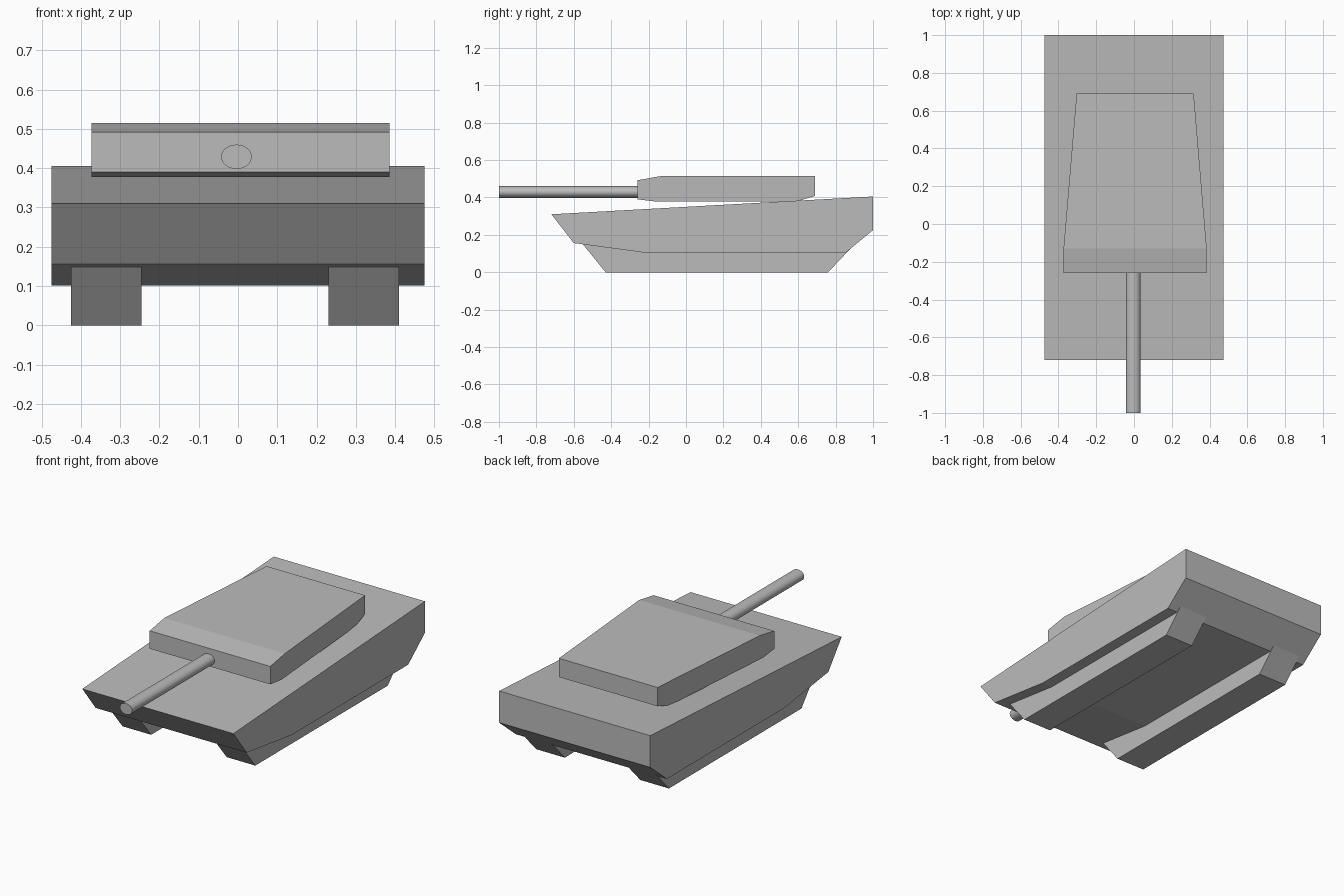
import bpy
import bmesh
from mathutils import Matrix

cube = bpy.data.objects.get("Cube")
if cube:
    bpy.data.objects.remove(cube)

grey = bpy.data.materials.new("plain grey")
grey.use_nodes = True
colour = (0.5, 0.5, 0.5, 1)
grey.diffuse_color = colour
grey.node_tree.nodes["Principled BSDF"].inputs["Base Color"].default_value = colour


def finish(name, bm):
    bmesh.ops.recalc_face_normals(bm, faces=bm.faces)
    mesh = bpy.data.meshes.new(name)
    bm.to_mesh(mesh)
    bm.free()
    mesh.materials.append(grey)
    obj = bpy.data.objects.new(name, mesh)
    bpy.context.collection.objects.link(obj)
    return obj


def slab(name, profile, centre, half_width):
    """Span a (y, z) side profile across x; half_width is a function of y."""
    bm = bmesh.new()
    sides = [[bm.verts.new((centre + s * half_width(y), y, z)) for y, z in profile]
             for s in (-1, 1)]
    for side in sides:
        bm.faces.new(side)
    for i in range(len(profile)):
        bm.faces.new((sides[0][i - 1], sides[0][i], sides[1][i], sides[1][i - 1]))
    return finish(name, bm)


# Wedge hull
slab("hull", [(-0.72, 0.31), (-0.6, 0.156), (-0.2, 0.102), (0.85, 0.102),
              (1, 0.225), (1, 0.405)], 0, lambda y: 0.475)

# Tracks
track = [(-0.55, 0.148), (-0.43, 0), (0.76, 0), (0.9, 0.148)]
for name, x in (("right_track", -0.335), ("left_track", 0.32)):
    slab(name, track, x, lambda y: 0.09)

# Turret, narrowing to the rear
slab("turret", [(-0.26, 0.39), (-0.16, 0.378), (0.59, 0.378), (0.69, 0.408),
                (0.69, 0.515), (-0.13, 0.515), (-0.26, 0.492)], 0.006,
     lambda y: 0.379 - 0.069 * max(0, y + 0.13) / 0.82)

# Gun barrel, slightly oval
bm = bmesh.new()
bmesh.ops.create_cone(bm, cap_ends=True, segments=32, radius1=1, radius2=1, depth=1)
bmesh.ops.transform(bm, verts=bm.verts, matrix=(
    Matrix.Translation((-0.004, -0.62, 0.429))
    @ Matrix.Diagonal((0.039, 0.76, 0.031, 1))
    @ Matrix.Rotation(1.5707963, 4, 'X')))
barrel = finish("gun_barrel", bm)
bpy.context.view_layer.objects.active = barrel
barrel.select_set(True)
bpy.ops.object.shade_smooth_by_angle()
